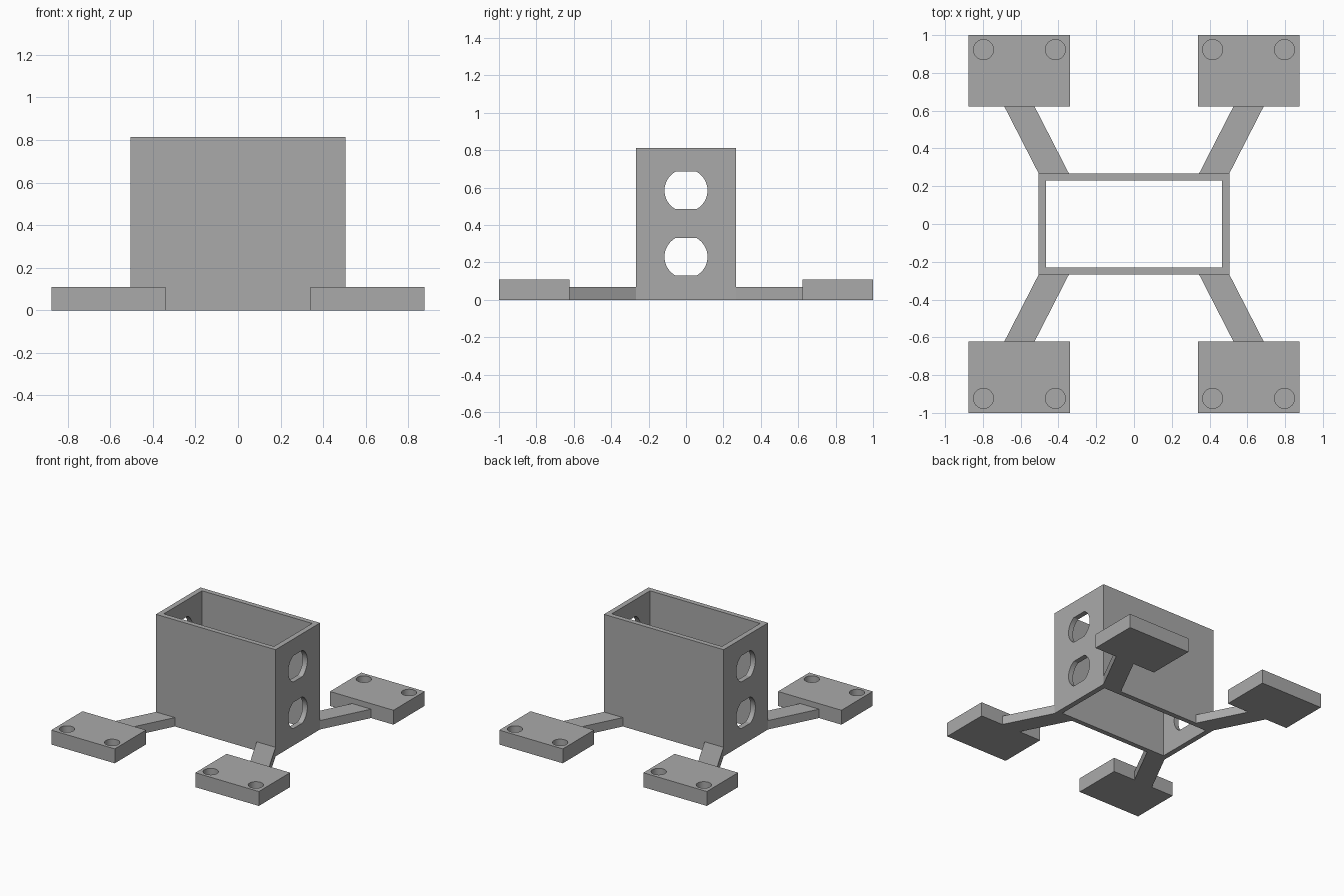
import bpy
import bmesh
from math import acos, cos, pi, sin

if "Cube" in bpy.data.objects:
    bpy.data.objects.remove(bpy.data.objects["Cube"], do_unlink=True)

grey = bpy.data.materials.new("plain grey")
grey.use_nodes = True
colour = (0.4, 0.4, 0.4, 1)
grey.diffuse_color = colour
grey.node_tree.nodes["Principled BSDF"].inputs["Base Color"].default_value = colour


def prism(name, outline, start, end, axis="z"):
    """Extrude a 2D outline along z (outline in x, y) or x (outline in y, z)."""
    bm = bmesh.new()

    def place(a, b, c):
        return (a, b, c) if axis == "z" else (c, a, b)

    face = bm.faces.new([bm.verts.new(place(a, b, start)) for a, b in outline])
    moved = bmesh.ops.extrude_face_region(bm, geom=[face])["geom"]
    shift = place(0, 0, end - start)
    bmesh.ops.translate(bm, vec=shift, verts=[v for v in moved if isinstance(v, bmesh.types.BMVert)])
    bmesh.ops.recalc_face_normals(bm, faces=bm.faces)
    mesh = bpy.data.meshes.new(name)
    bm.to_mesh(mesh)
    bm.free()
    mesh.materials.append(grey)
    obj = bpy.data.objects.new(name, mesh)
    bpy.context.collection.objects.link(obj)
    return obj


def rectangle(x0, x1, y0, y1):
    return [(x0, y0), (x1, y0), (x1, y1), (x0, y1)]


def circle(x, y, r, n=40):
    return [(x + r * cos(2 * pi * i / n), y + r * sin(2 * pi * i / n)) for i in range(n)]


def flattened_circle(y, z, r, half_height, n=16):
    """Circle whose top and bottom are cut off flat."""
    limit = pi / 2 - acos(half_height / r)
    angles = [-limit + 2 * limit * i / n for i in range(n + 1)]
    return [(y + s * r * cos(a), z + s * r * sin(a)) for s in (1, -1) for a in angles]


def cut(obj, cutter):
    mod = obj.modifiers.new("cut", "BOOLEAN")
    mod.operation = "DIFFERENCE"
    mod.solver = "EXACT"
    mod.object = cutter
    bpy.context.view_layer.objects.active = obj
    bpy.ops.object.modifier_apply(modifier=mod.name)
    bpy.data.objects.remove(cutter, do_unlink=True)


# Open rectangular sleeve with two flattened round holes in each end wall
sleeve = prism("sleeve", rectangle(-0.505, 0.505, -0.268, 0.268), 0, 0.813)
cut(sleeve, prism("cavity_cutter", rectangle(-0.465, 0.465, -0.23, 0.23), -0.1, 1))
for z in (0.23, 0.585):
    cut(sleeve, prism("hole_cutter", flattened_circle(0, z, 0.115, 0.1), -0.7, 0.7, "x"))

# Four slanted arms, each ending in a foot pad with two blind screw holes
for sx, side in ((1, "left"), (-1, "right")):
    for sy, end in ((-1, "front"), (1, "back")):
        tag = f"{end}_{side}"
        arm = [(0.345, 0.268), (0.505, 0.268), (0.688, 0.625), (0.528, 0.625)]
        prism(f"{tag}_arm", [(sx * x, sy * y) for x, y in arm], 0, 0.068)
        pad = rectangle(sx * 0.34, sx * 0.876, sy * 0.623, sy)
        foot = prism(f"{tag}_foot", pad, 0, 0.11)
        for x in (0.416, 0.797):
            cut(foot, prism("screw_cutter", circle(sx * x, sy * 0.923, 0.053), 0.035, 0.2))

# Smooth hole walls, crisp edges elsewhere
for obj in bpy.context.collection.objects:
    obj.select_set(obj.type == "MESH")
bpy.ops.object.shade_smooth_by_angle(angle=pi / 6)
